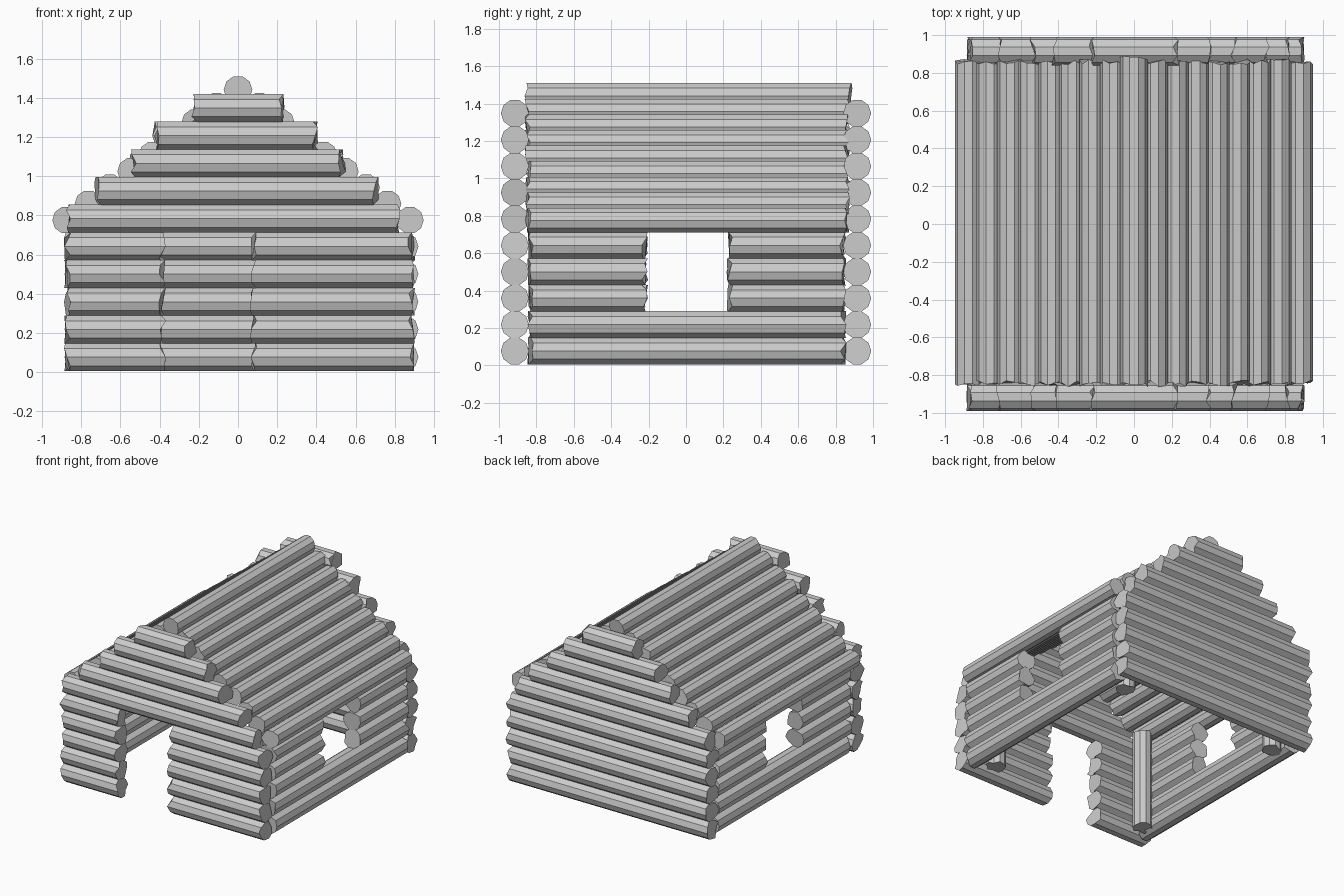
import bpy, bmesh, math, random
from mathutils import Vector

if "Cube" in bpy.data.objects:
    bpy.data.objects.remove(bpy.data.objects["Cube"])

random.seed(4)
SIDES = 10
R = 0.075


def add_log(bm, axis, a, b, u, v, r=R, rough=0.018):
    """Ten-sided log from a to b along an axis; u, v are the other two coordinates in x, y, z order."""
    rings = []
    for end in (a, b):
        ring = []
        for i in range(SIDES):
            t = 2 * math.pi * i / SIDES
            p = u + r * math.cos(t)
            q = v + r * math.sin(t)
            e = end + random.uniform(-rough, rough)
            co = {'x': (e, p, q), 'y': (p, e, q), 'z': (p, q, e)}[axis]
            ring.append(bm.verts.new(co))
        rings.append(ring)
    lo, hi = rings
    for i in range(SIDES):
        j = (i + 1) % SIDES
        bm.faces.new((lo[i], lo[j], hi[j], hi[i]))
    bm.faces.new(lo)
    bm.faces.new(hi)


def build(name, logs):
    bm = bmesh.new()
    for args in logs:
        add_log(bm, *args)
    bmesh.ops.recalc_face_normals(bm, faces=bm.faces[:])
    mesh = bpy.data.meshes.new(name)
    bm.to_mesh(mesh)
    bm.free()
    bpy.context.collection.objects.link(bpy.data.objects.new(name, mesh))


def row_z(i):
    return 0.077 + 0.1412 * i


# Front wall with the door opening, and the full back wall
WALL_Y = 0.915
front, back = [], []
for i in range(5):
    front.append(('x', -0.87, -0.385, -WALL_Y, row_z(i)))
    front.append(('x', 0.08, 0.885, -WALL_Y, row_z(i)))
    back.append(('x', -0.87, 0.885, WALL_Y, row_z(i)))
build("front_wall", front)
build("back_wall", back)

# Stepped gables, including the beam over the door
gable_ends = [(-0.87, 0.81), (-0.715, 0.70), (-0.535, 0.53), (-0.42, 0.395), (-0.22, 0.22)]
for name, y, s in (("front_gable", -WALL_Y, 1), ("back_gable", WALL_Y, 1)):
    build(name, [('x', a, b, y, row_z(5 + i)) for i, (a, b) in enumerate(gable_ends)])

# Side walls, each with a window through rows three to five
for name, x in (("right_wall", 0.845), ("left_wall", -0.81)):
    logs = []
    for i in range(5):
        if i < 2:
            logs.append(('y', -0.83, 0.84, x, row_z(i)))
        else:
            logs.append(('y', -0.83, -0.22, x, row_z(i)))
            logs.append(('y', 0.235, 0.84, x, row_z(i)))
    build(name, logs)

# Roof: ridge log and eight logs down each slope
build("ridge_log", [('y', -0.855, 0.875, 0.0, 1.44, 0.073)])
for name, s in (("right_roof", 1), ("left_roof", -1)):
    build(name, [('y', -0.845, 0.86, s * 0.109 * k if k < 8 else s * 0.877,
                  1.44 - 0.083 * k, 0.07) for k in range(1, 9)])

# Posts in the inner corners
build("corner_posts", [('z', 0.02, 0.82, sx * 0.70, sy * 0.74, 0.073, 0.015)
                       for sx in (-1, 1) for sy in (-1, 1)])
